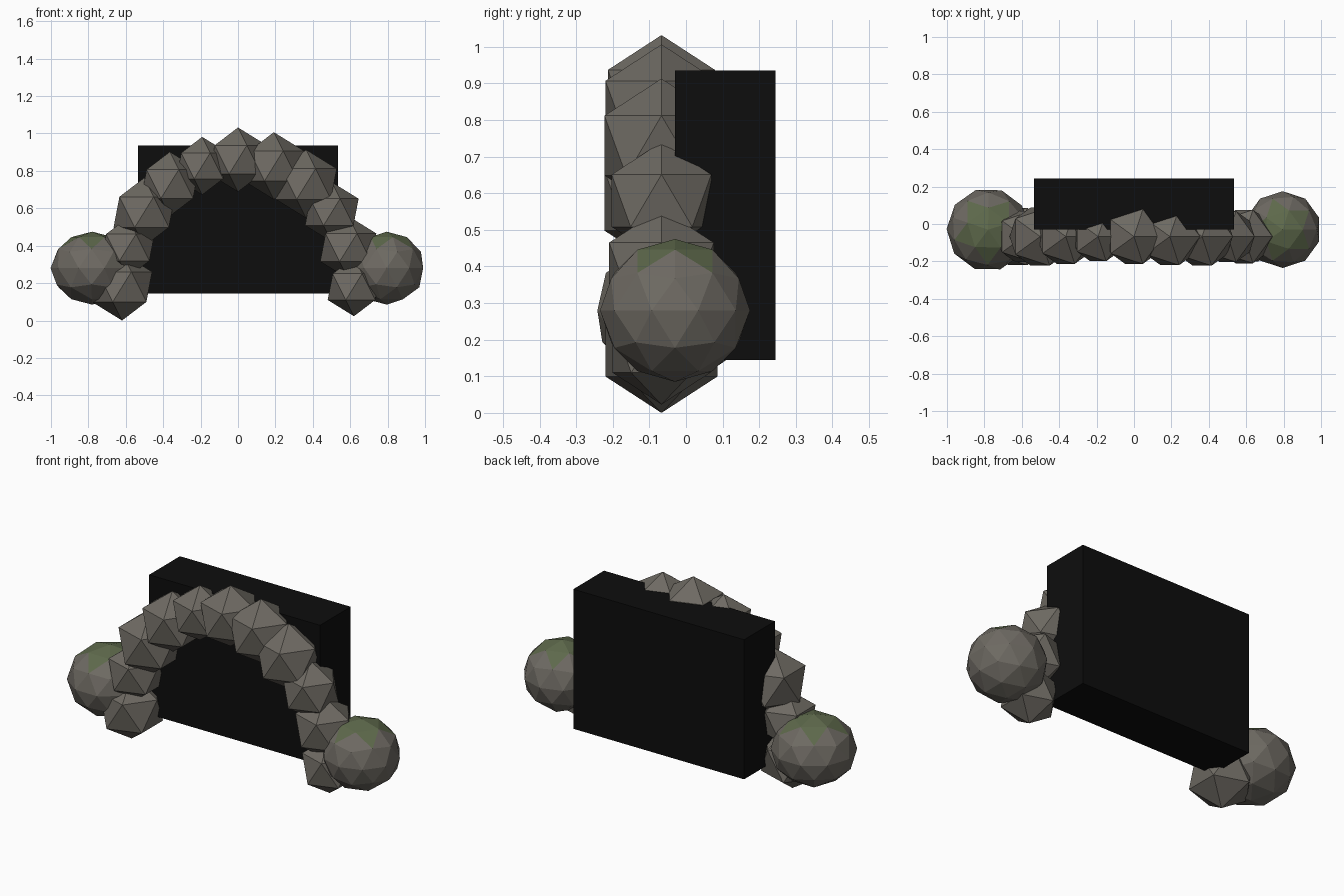
import bpy
from math import cos, sin, pi

cube = bpy.data.objects.get("Cube")
if cube:
    bpy.data.objects.remove(cube, do_unlink=True)


def material(name, rgb):
    mat = bpy.data.materials.new(name)
    mat.use_nodes = True
    mat.diffuse_color = (*rgb, 1)
    mat.node_tree.nodes["Principled BSDF"].inputs["Base Color"].default_value = (*rgb, 1)
    return mat


STONE = material("grey stone", (0.155, 0.143, 0.123))
MOSS = material("green moss", (0.11, 0.14, 0.07))
DARK = material("black void", (0.004, 0.004, 0.004))


def rock(name, centre, radius, detail, height=1.0, turn=0.0):
    """Faceted rock with its pole pointing up."""
    bpy.ops.mesh.primitive_ico_sphere_add(
        subdivisions=detail, radius=radius, location=centre, rotation=(0, 0, turn))
    obj = bpy.context.object
    obj.name = name
    obj.scale.z = height
    obj.data.materials.append(STONE)
    return obj


# Arch stones, running from the right foot over the top to the left foot
sizes = [0.18, 0.16, 0.183, 0.172, 0.155, 0.172, 0.18, 0.183, 0.16, 0.168, 0.157]
for i, size in enumerate(sizes):
    angle = pi * (1 - i / (len(sizes) - 1))
    rock(f"arch_stone_{i + 1}",
         (0.62 * cos(angle), -0.067, 0.18 + 0.68 * sin(angle)), size, 1)

# Boulders at the feet, with moss on the faces that look upward
for name, x, radius, turn in (("right_boulder", -0.78, 0.222, 0.3),
                              ("left_boulder", 0.795, 0.205, 0.0)):
    boulder = rock(name, (x, -0.03, 0.28), radius, 2, 0.195 / radius, turn)
    boulder.data.materials.append(MOSS)
    for face in boulder.data.polygons:
        face.material_index = int(face.normal.z > 0.78)

# Dark block filling the cave mouth
bpy.ops.mesh.primitive_cube_add(size=1, location=(0, 0.107, 0.54))
void = bpy.context.object
void.name = "cave_opening"
void.scale = (1.07, 0.275, 0.79)
void.data.materials.append(DARK)
